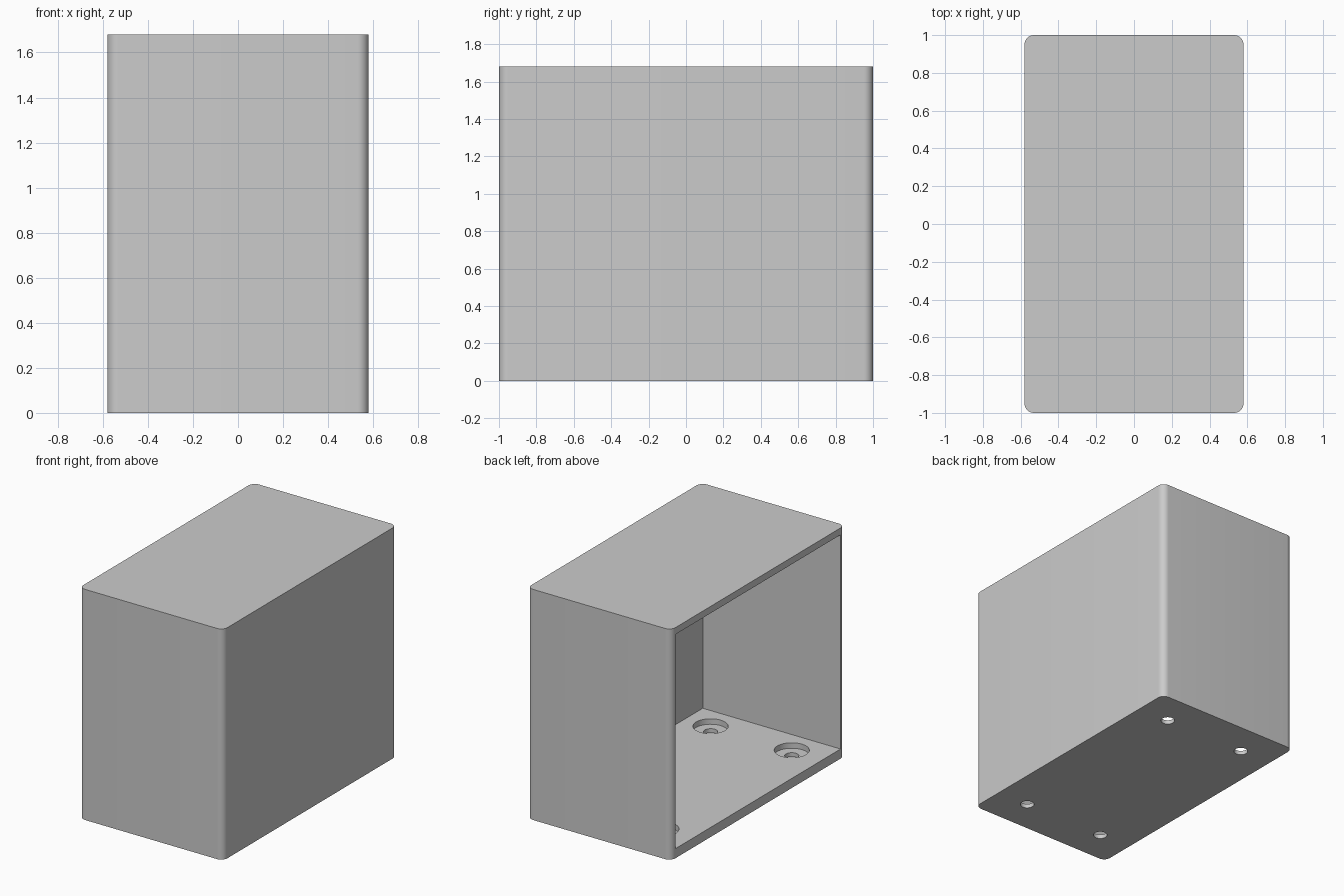
import bpy
import bmesh
from mathutils import Matrix, Vector

if "Cube" in bpy.data.objects:
    bpy.data.objects.remove(bpy.data.objects["Cube"], do_unlink=True)

WIDTH, DEPTH, HEIGHT = 1.16, 2.0, 1.68
WALL, FLOOR, CORNER = 0.05, 0.07, 0.05
HOLE_X, HOLE_Y = 0.327, 0.75

grey = bpy.data.materials.new("light grey")
grey.use_nodes = True
colour = (0.6, 0.6, 0.6, 1)
grey.diffuse_color = colour
grey.node_tree.nodes["Principled BSDF"].inputs["Base Color"].default_value = colour


def make_object(name, bm):
    mesh = bpy.data.meshes.new(name)
    bm.to_mesh(mesh)
    bm.free()
    mesh.materials.append(grey)
    obj = bpy.data.objects.new(name, mesh)
    bpy.context.collection.objects.link(obj)
    return obj


def make_box(name, low, high, radius=0):
    low, high = Vector(low), Vector(high)
    bm = bmesh.new()
    matrix = Matrix.Translation((low + high) / 2) @ Matrix.Diagonal((*(high - low), 1))
    bmesh.ops.create_cube(bm, size=1, matrix=matrix)
    if radius:
        upright = [e for e in bm.edges
                   if abs(e.verts[0].co.z - e.verts[1].co.z) > 0.1]
        bmesh.ops.bevel(bm, geom=upright, offset=radius, segments=10,
                        profile=0.5, affect='EDGES')
    return make_object(name, bm)


def make_drills(name, radius, bottom, top):
    bm = bmesh.new()
    for x in (-HOLE_X, HOLE_X):
        for y in (-HOLE_Y, HOLE_Y):
            bmesh.ops.create_cone(
                bm, cap_ends=True, segments=48, radius1=radius, radius2=radius,
                depth=top - bottom,
                matrix=Matrix.Translation((x, y, (top + bottom) / 2)))
    return make_object(name, bm)


# Rounded outer block
x, y = WIDTH / 2, DEPTH / 2
case = make_box("open_sided_case", (-x, -y, 0), (x, y, HEIGHT), CORNER)

# Cavity open on the -x side, then screw holes with counterbores
cutters = [
    make_box("cavity_cutter", (-x - 0.2, -y + WALL, FLOOR),
             (x - WALL, y - WALL, HEIGHT - WALL)),
    make_drills("counterbore_cutter", 0.116, 0.03, 0.2),
    make_drills("screw_hole_cutter", 0.047, -0.1, 0.2),
]
bpy.context.view_layer.objects.active = case
case.select_set(True)
for cutter in cutters:
    cut = case.modifiers.new(cutter.name, 'BOOLEAN')
    cut.operation = 'DIFFERENCE'
    cut.solver = 'EXACT'
    cut.object = cutter
    bpy.ops.object.modifier_apply(modifier=cut.name)
    bpy.data.objects.remove(cutter, do_unlink=True)

bpy.ops.object.select_all(action='DESELECT')
case.select_set(True)
bpy.ops.object.shade_smooth_by_angle(angle=0.6)
